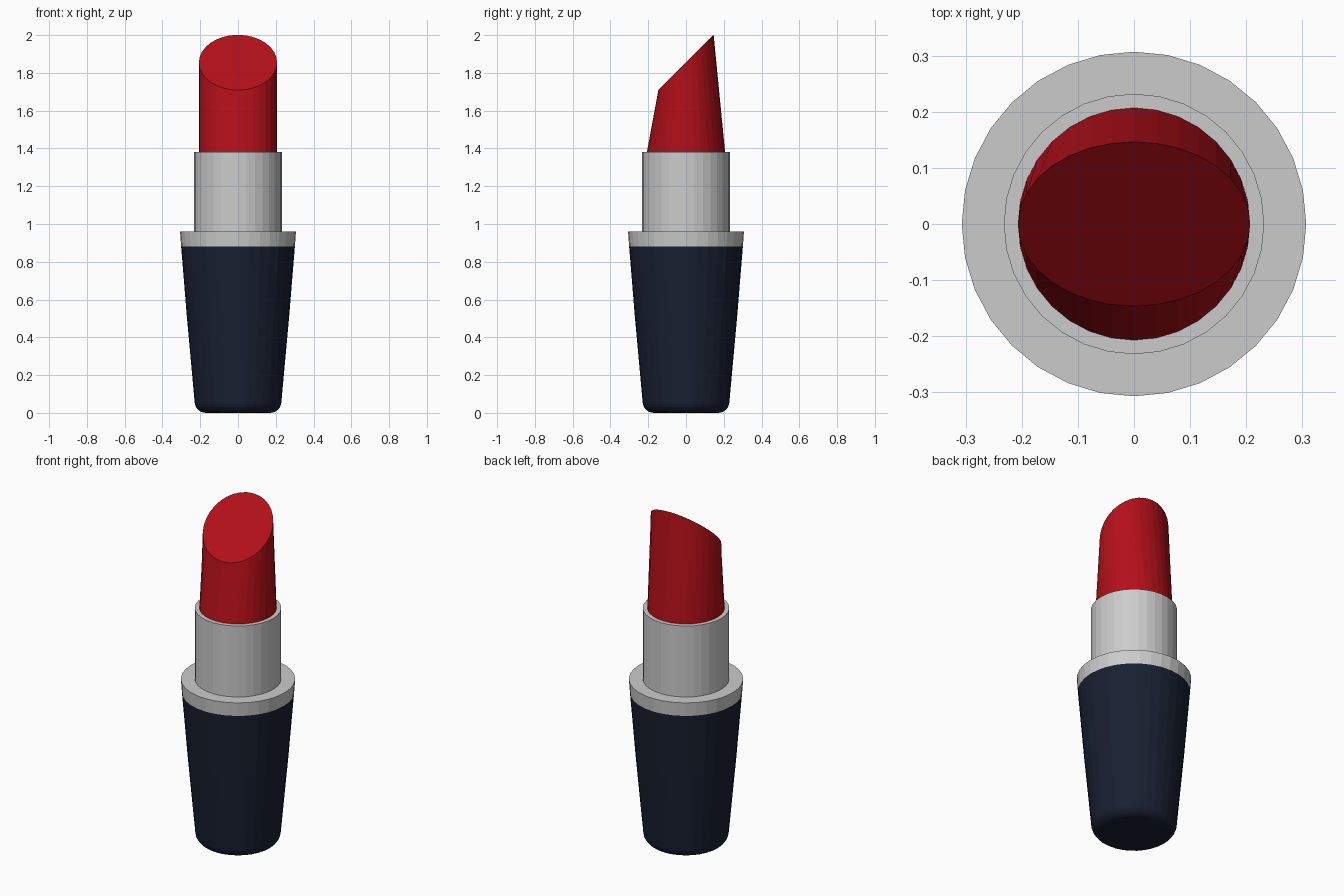
import bpy, bmesh, math
from mathutils import Matrix, Vector

if "Cube" in bpy.data.objects:
    bpy.data.objects.remove(bpy.data.objects["Cube"])

SIDES = 32


def material(name, color):
    mat = bpy.data.materials.new(name)
    mat.diffuse_color = color
    mat.use_nodes = True
    mat.node_tree.nodes["Principled BSDF"].inputs["Base Color"].default_value = mat.diffuse_color
    return mat


def loft(name, rings, mat=None):
    """Skin a list of vertex rings into a closed, capped solid."""
    bm = bmesh.new()
    loops = [[bm.verts.new(co) for co in ring] for ring in rings]
    for low, high in zip(loops, loops[1:]):
        for i in range(SIDES):
            j = (i + 1) % SIDES
            bm.faces.new((low[i], low[j], high[j], high[i]))
    bm.faces.new(loops[0][::-1])
    bm.faces.new(loops[-1])
    mesh = bpy.data.meshes.new(name)
    bm.to_mesh(mesh)
    bm.free()
    obj = bpy.data.objects.new(name, mesh)
    bpy.context.collection.objects.link(obj)
    if mat:
        mesh.materials.append(mat)
    return obj


def circle(r, z, tilt=0.0):
    rot = Matrix.Rotation(tilt, 3, 'X')
    angles = [2 * math.pi * i / SIDES for i in range(SIDES)]
    return [rot @ Vector((r * math.cos(a), r * math.sin(a), 0)) + Vector((0, 0, z))
            for a in angles]


navy = material("navy", (0.009, 0.014, 0.03, 1))
red = material("red", (0.45, 0.005, 0.01, 1))

# Tapered handle with a rounded bottom edge
bevel = [(0.17 + 0.06 * math.sin(a), 0.06 - 0.06 * math.cos(a))
         for a in (math.radians(15 * k) for k in range(7))]
profile = bevel + [(0.27, 0.5), (0.301, 0.88)]
loft("handle", [circle(r, z) for r, z in profile], navy)

# Metal collar on top of the handle
loft("collar", [circle(0.301, 0.88), circle(0.307, 0.96)])

# Inner metal tube
loft("inner_tube", [circle(0.232, 0.96), circle(0.232, 1.38)])

# Lipstick bullet: round base lofted to a circle tilted 45 degrees
loft("bullet", [circle(0.207, 1.38), circle(0.207, 1.855, math.radians(45))], red)
